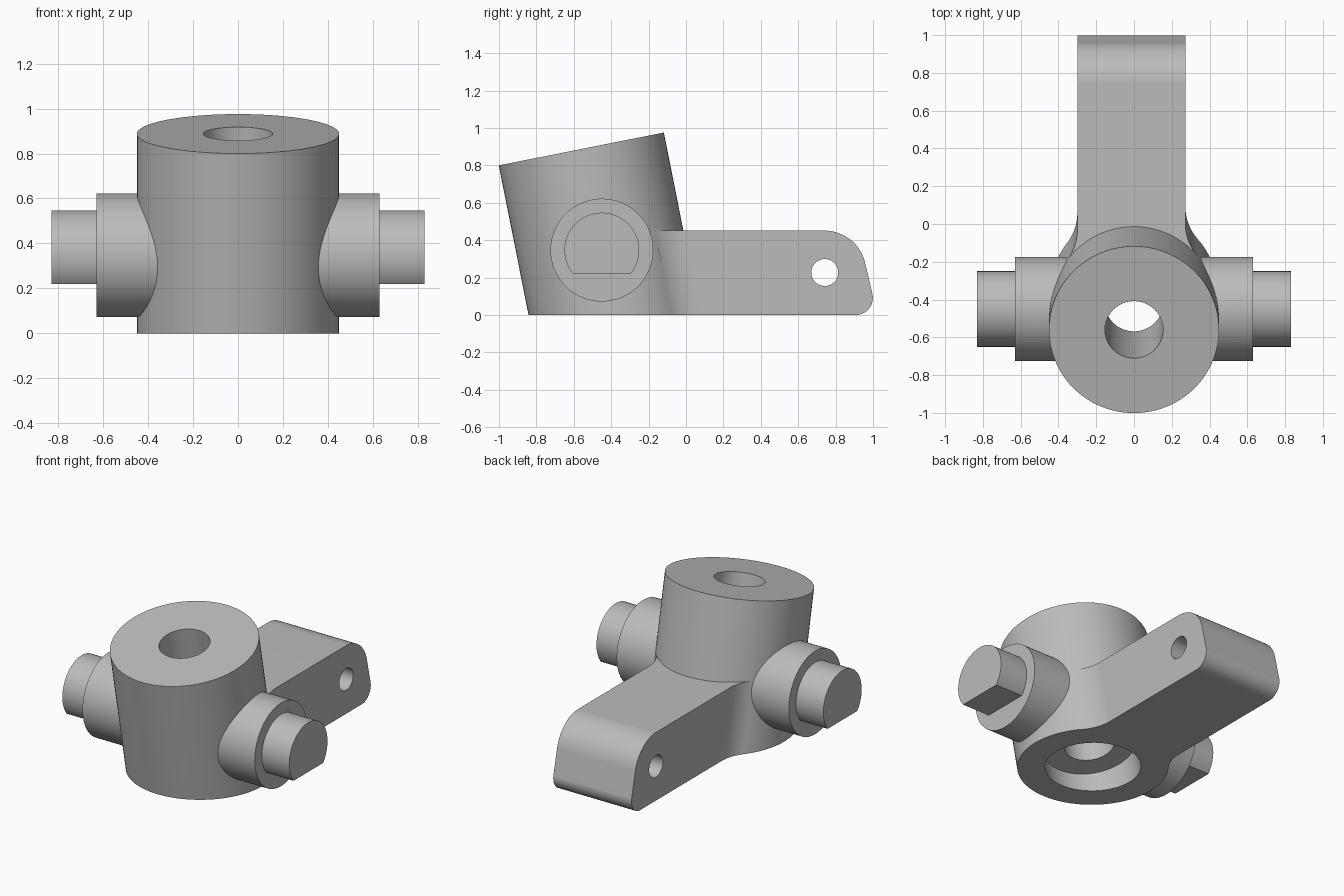
import bpy, bmesh
from math import sin, cos, tan, pi, radians, asin, atan2
from mathutils import Vector

cube = bpy.data.objects.get("Cube")
if cube:
    bpy.data.objects.remove(cube, do_unlink=True)

TILT = radians(11.25)      # lean of the main barrel
BASE_Y = -0.383            # barrel axis at ground level
BARREL_R = 0.45
FILLET_R = 0.25

steel = bpy.data.materials.new("grey_steel")
steel.use_nodes = True
steel.diffuse_color = (0.5, 0.5, 0.5, 1)
steel.node_tree.nodes["Principled BSDF"].inputs["Base Color"].default_value = steel.diffuse_color


def arc(cx, cy, r, a0, a1, n):
    return [(cx + r * cos(a0 + (a1 - a0) * i / n), cy + r * sin(a0 + (a1 - a0) * i / n))
            for i in range(n + 1)]


def circle(cx, cy, r, n=96):
    return arc(cx, cy, r, 0, 2 * pi, n)[:-1]


def tilted(u, v, w):
    """Barrel frame: u across, v along the depth, w along the leaning axis."""
    return Vector((u, BASE_Y + v * cos(TILT) - w * sin(TILT), v * sin(TILT) + w * cos(TILT)))


def tilted_from_ground(u, v, w):
    return tilted(u, v, w if w else -v * tan(TILT))


def sideways(y, z, x):
    return Vector((x, y, z))


def prism(name, outline, place, lo, hi):
    bm = bmesh.new()
    a, b = [[bm.verts.new(place(u, v, w)) for u, v in outline] for w in (lo, hi)]
    bm.faces.new(a)
    bm.faces.new(b)
    for i in range(len(a)):
        bm.faces.new((a[i - 1], a[i], b[i], b[i - 1]))
    bmesh.ops.recalc_face_normals(bm, faces=bm.faces)
    mesh = bpy.data.meshes.new(name)
    bm.to_mesh(mesh)
    bm.free()
    mesh.materials.append(steel)
    obj = bpy.data.objects.new(name, mesh)
    bpy.context.collection.objects.link(obj)
    return obj


def combine(target, tool, operation):
    """Apply a boolean and discard the tool."""
    mod = target.modifiers.new("boolean", "BOOLEAN")
    mod.operation, mod.solver, mod.object = operation, "EXACT", tool
    bpy.ops.object.select_all(action="DESELECT")
    bpy.context.view_layer.objects.active = target
    target.select_set(True)
    bpy.ops.object.modifier_apply(modifier=mod.name)
    bpy.data.objects.remove(tool, do_unlink=True)


def smooth(obj):
    bpy.ops.object.select_all(action="DESELECT")
    bpy.context.view_layer.objects.active = obj
    obj.select_set(True)
    bpy.ops.object.shade_smooth_by_angle(angle=radians(25))
    obj.modifiers.new("even_shading", "WEIGHTED_NORMAL").keep_sharp = True


def arm_flank(half_width):
    """Fillet from the barrel to one arm side, then straight to the tip."""
    cx, reach = half_width + FILLET_R, BARREL_R + FILLET_R
    cv = (reach ** 2 - cx ** 2) ** 0.5
    touch = atan2(cv, cx)
    inner = (0.9 * BARREL_R * cos(touch), 0.9 * BARREL_R * sin(touch))
    return [inner] + arc(cx, cv, FILLET_R, touch + pi, pi, 16) + [(half_width, 1.8)]


# Leaning barrel with a level foot
body = prism("bracket_body", circle(0, 0, BARREL_R), tilted_from_ground, 0, 0.905)

# Lever arm: plan outline trimmed by its rounded side outline
right_flank = [(-u, v) for u, v in arm_flank(0.30)]
arm = prism("arm", arm_flank(0.272) + right_flank[::-1], tilted, -0.6, 0.8)
side = ([(-0.6, 0)] + arc(0.907, 0.092, 0.092, -pi / 2, TILT, 16)
        + arc(0.74, 0.227, 0.224, TILT, pi / 2, 24) + [(-0.6, 0.451)])
combine(arm, prism("arm_side", side, sideways, -0.8, 0.8), "INTERSECT")
combine(arm, prism("arm_hole", circle(0.742, 0.227, 0.072, 48), sideways, -0.8, 0.8), "DIFFERENCE")
combine(body, arm, "UNION")

# Side bosses and pins with a flat underside
cut = asin(-0.127 / 0.2)
for s, label in ((1, "left"), (-1, "right")):
    boss = prism("boss", circle(-0.45, 0.347, 0.275), sideways, 0.2 * s, 0.63 * s)
    combine(body, boss, "UNION")
    pin = prism(label + "_pin", arc(-0.45, 0.347, 0.2, cut, pi - cut, 64),
                sideways, 0.62 * s, 0.83 * s)
    smooth(pin)

# Through bore and wider recess underneath
combine(body, prism("bore", circle(0, 0, 0.154, 64), tilted, -0.4, 1.2), "DIFFERENCE")
combine(body, prism("recess", circle(0, 0, 0.285), tilted, -0.4, 0.176), "DIFFERENCE")
smooth(body)
